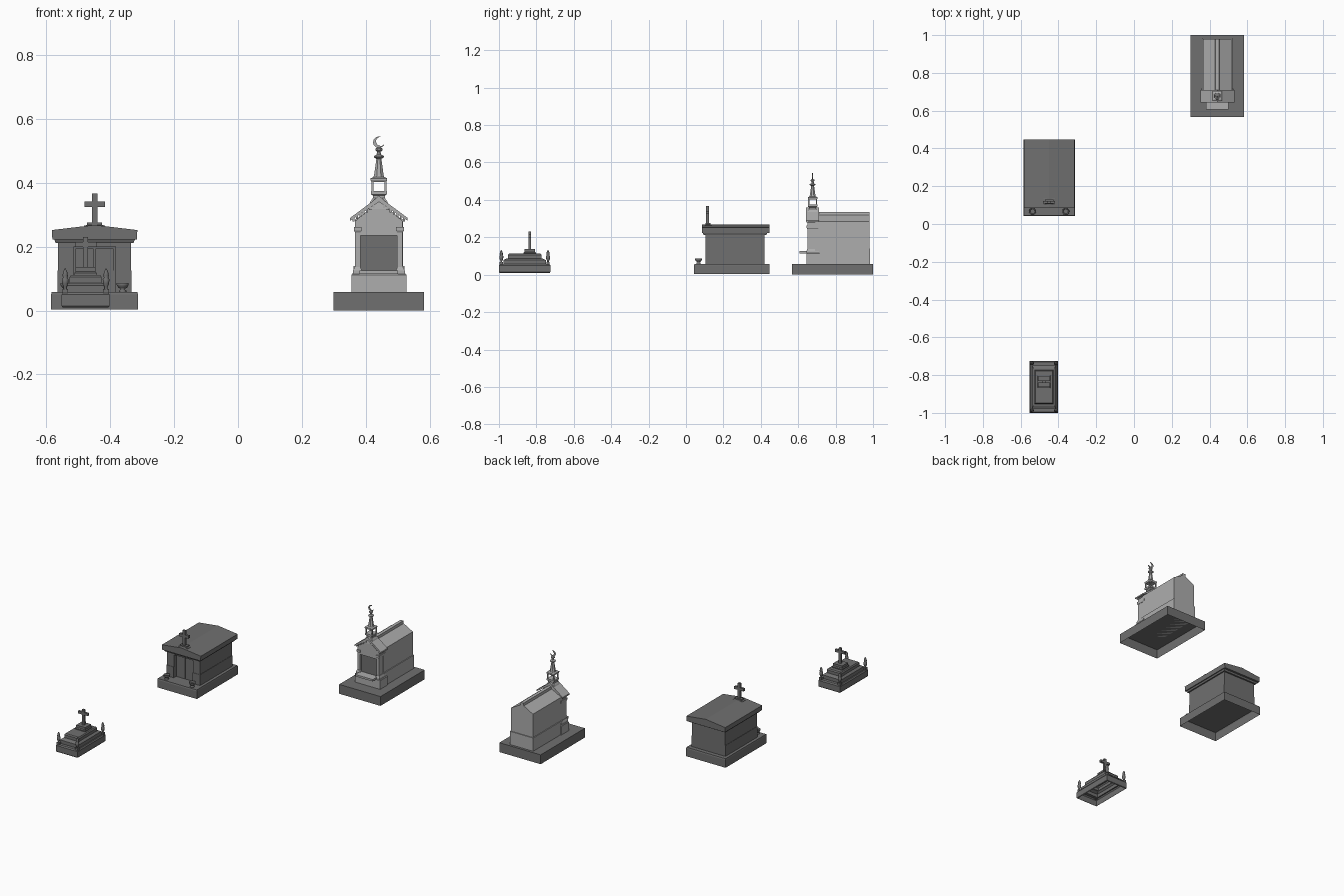
import bpy, bmesh
from math import cos, sin, pi, atan2, hypot

if "Cube" in bpy.data.objects:
    bpy.data.objects.remove(bpy.data.objects["Cube"])


def grey(name, v):
    m = bpy.data.materials.new(name)
    m.diffuse_color = (v, v, v, 1)
    m.use_nodes = True
    m.node_tree.nodes["Principled BSDF"].inputs["Base Color"].default_value = m.diffuse_color
    return m


DARK, LIGHT = grey("dark_stone", 0.16), grey("light_stone", 0.42)


def finish(name, bm, mat, smooth=False):
    bmesh.ops.recalc_face_normals(bm, faces=bm.faces)
    me = bpy.data.meshes.new(name)
    bm.to_mesh(me)
    bm.free()
    me.materials.append(mat)
    if smooth:
        for p in me.polygons:
            p.use_smooth = len(p.vertices) == 4
    ob = bpy.data.objects.new(name, me)
    bpy.context.collection.objects.link(ob)
    return ob


def loft(name, rings, mat, bottom=True, smooth=False):
    """Skin a stack of closed rings; optionally leave the underside open."""
    bm = bmesh.new()
    loops = [[bm.verts.new(p) for p in r] for r in rings]
    n = len(loops[0])
    for a, b in zip(loops, loops[1:]):
        for i in range(n):
            j = (i + 1) % n
            bm.faces.new((a[i], a[j], b[j], b[i]))
    bm.faces.new(loops[-1])
    if bottom:
        bm.faces.new(loops[0][::-1])
    return finish(name, bm, mat, smooth)


def stepped(name, cx, cy, tiers, mat, bottom=True):
    """Rectangular tiers given as (half x, half y, z)."""
    return loft(name, [[(cx + sx * hx, cy + sy * hy, z) for sx, sy in
                ((-1, -1), (1, -1), (1, 1), (-1, 1))] for hx, hy, z in tiers], mat, bottom)


def lathe(name, cx, cy, z0, prof, mat, n=12, smooth=True):
    off = pi / n
    return loft(name, [[(cx + r * cos(2 * pi * i / n + off), cy + r * sin(2 * pi * i / n + off), z0 + z)
                for i in range(n)] for r, z in prof], mat, True, smooth)


def box(name, x0, x1, y0, y1, z0, z1, mat):
    hx, hy = (x1 - x0) / 2, (y1 - y0) / 2
    return stepped(name, x0 + hx, y0 + hy, [(hx, hy, z0), (hx, hy, z1)], mat)


def prism_y(name, cx, pts, y0, y1, mat):
    return loft(name, [[(cx + x, y, z) for x, z in pts] for y in (y0, y1)], mat)


def cross(name, cx, y, z0, z1, arm_z, half_w, t, depth, mat):
    a, b = arm_z - t, arm_z + t
    w = half_w
    pts = [(-t, z0), (t, z0), (t, a), (w, a), (w, b), (t, b), (t, z1),
           (-t, z1), (-t, b), (-w, b), (-w, a), (-t, a)]
    return prism_y(name, cx, pts, y - depth, y + depth, mat)


# ---- small stepped grave with urns
AX, AY = -0.477, -0.8625
stepped("grave_tiers", AX, AY, [
    (.072, .134, .01), (.075, .1375, .014), (.075, .1375, .05), (.07, .132, .057),
    (.063, .113, .057), (.063, .113, .078), (.055, .1, .085), (.05, .09, .087),
    (.05, .09, .105), (.045, .085, .112)], DARK, False)
stepped("grave_cross_plinth", AX, -0.835, [(.035, .034, .11), (.035, .034, .118),
        (.031, .028, .122), (.031, .028, .136)], DARK)
cross("grave_cross", AX, -0.835, .136, .23, .207, .034, .0075, .007, DARK)
for i, sx in enumerate((-1, 1)):
    for j, sy in enumerate((-1, 1)):
        x, y = AX + sx * .064, AY + sy * .125
        box(f"urn_foot_{i}{j}", x - .009, x + .009, y - .009, y + .009, .054, .068, DARK)
        lathe(f"urn_{i}{j}", x, y, .066, [(.005, 0), (.005, .008), (.010, .018), (.011, .032),
              (.007, .037), (.009, .043), (.007, .054), (.002, .065)], DARK, 10)

# ---- flat-roofed mausoleum
BX = -0.449
stepped("mausoleum_base", BX, .245, [(.136, .202, .003), (.136, .202, .05), (.134, .2, .058)], DARK, False)


def notched(name, h, z0, z1):
    y0, y1, d = .377 - .157 - h, .42, .065
    f = .105 - (h - .114)
    pts = [(-h, f), (-d, f), (-d, f + .025), (d, f + .025), (d, f), (h, f), (h, y1), (-h, y1)]
    loft(name, [[(BX + x, y, z) for x, y in pts] for z in (z0, z1)], DARK)


notched("mausoleum_lower_walls", .116, .058, .125)
notched("mausoleum_upper_walls", .114, .125, .2)
box("mausoleum_lintel", BX - .114, BX + .114, .105, .42, .2, .222, DARK)
for s in (-1, 1):
    box("door_leaf", BX + s * .031 - .028, BX + s * .031 + .028, .124, .131, .06, .195, DARK)
stepped("roof_cornice", BX, .262, [(.122, .168, .212), (.126, .172, .222)], DARK)
prism_y("mausoleum_roof", BX, [(-.132, .222), (.132, .222), (.134, .252), (0, .268), (-.134, .252)],
        .085, .447, DARK)
stepped("roof_cross_plinth", BX, .118, [(.033, .017, .258), (.033, .017, .266),
        (.023, .013, .268), (.023, .013, .276)], DARK)
cross("roof_cross", BX, .115, .276, .367, .333, .032, .0085, .007, DARK)
for s in (-1, 1):
    lathe("flower_bowl", BX + s * .088, .067, .058, [(.012, 0), (.012, .004), (.006, .009), (.014, .014),
          (.019, .022), (.019, .028), (.016, .028), (.012, .02)], DARK, 16)

# ---- chapel tomb with lantern spire
CX, SY = 0.441, 0.677
stepped("chapel_base", CX, .783, [(.142, .217, 0), (.142, .217, .058)], DARK, False)
box("chapel_plinth", CX - .08, CX + .08, .69, .985, .058, .14, LIGHT)
prism_y("chapel_hall", CX, [(-.075, .14), (.075, .14), (.075, .285), (.012, .32), (.01, .336),
        (-.01, .336), (-.012, .32), (-.075, .285)], .69, .98, LIGHT)
stepped("portal_plinth", CX, .68, [(.086, .037, .058), (.086, .037, .112), (.083, .033, .116)], LIGHT)
prism_y("portal_frame", CX, [(-.074, .115), (-.057, .115), (-.057, .235), (.057, .235), (.057, .115),
        (.074, .115), (.074, .28), (0, .345), (-.074, .28)], .65, .705, LIGHT)
box("niche_panel", CX - .057, CX + .057, .662, .70, .115, .235, DARK)
box("niche_shelf", CX - .06, CX + .06, .607, .66, .114, .126, LIGHT)
for s in (-1, 1):
    stepped("pilaster_foot", CX + s * .067, .677, [(.014, .033, .115), (.014, .033, .125),
            (.009, .029, .137)], LIGHT)
    stepped("pilaster_cap", CX + s * .066, .677, [(.009, .029, .245), (.012, .032, .25),
            (.012, .032, .262)], LIGHT)
    # raking cornice and dentils
    prism_y("gable_cornice", CX, [(s * .09, .281), (s * .09, .29), (s * .02, .342), (0, .36), (0, .34)],
            .642, .71, LIGHT)
    for k in range(7):
        x, z = CX + s * (.016 + k * .0105), .329 - k * .0069
        box("dentil", x - .003, x + .003, .645, .652, z - .008, z + .004, LIGHT)

# spire: pedestal, open lantern, tapering octagon, crescent
stepped("spire_pedestal", CX, SY, [(.036, .03, .318), (.026, .026, .342), (.019, .019, .352),
        (.019, .019, .36), (.025, .025, .364), (.025, .025, .374)], LIGHT)
for sx in (-1, 1):
    for sy in (-1, 1):
        x, y = CX + sx * .0205, SY + sy * .0205
        box("lantern_post", x - .003, x + .003, y - .003, y + .003, .374, .405, LIGHT)
stepped("lantern_top", CX, SY, [(.0235, .0235, .403), (.026, .026, .408), (.026, .026, .414),
        (.017, .017, .418)], LIGHT)
lathe("spire", CX, SY, 0, [(.019, .416), (.016, .425), (.0085, .475), (.017, .48), (.017, .484),
      (.008, .488), (.006, .497), (.012, .502), (.012, .507), (.004, .511), (.003, .516)], LIGHT, 8, False)

# crescent: outer arc and offset inner arc sharing the two horn tips
R, zc, face = .018, .527, 0.45
N, half = 18, 0.75
tipx, tipz, dx = R * cos(half), R * sin(half), .006
r2, a2 = hypot(tipx - dx, tipz), atan2(tipz, tipx - dx)
outer = [half + (2 * pi - 2 * half) * i / N for i in range(N + 1)]
inner = [2 * pi - a2 - (2 * pi - 2 * a2) * i / N for i in range(1, N)]
pts = [(R * cos(a), R * sin(a)) for a in outer] + [(dx + r2 * cos(a), r2 * sin(a)) for a in inner]
pts = [(x * cos(face) - z * sin(face), zc + x * sin(face) + z * cos(face)) for x, z in pts]
prism_y("crescent", CX, pts, SY - .003, SY + .003, LIGHT)
